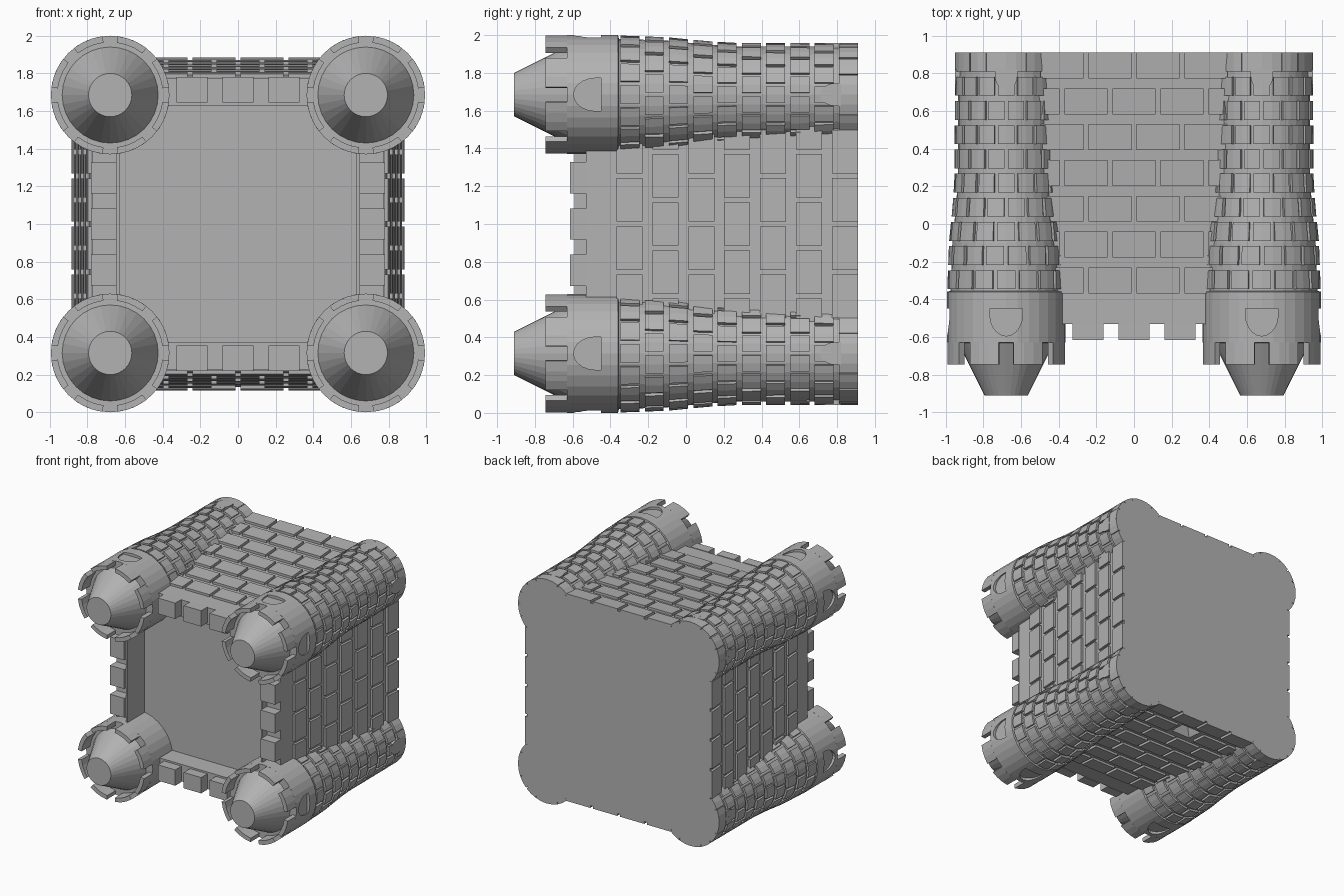
import bpy, bmesh, math
from mathutils import Vector, Matrix

if "Cube" in bpy.data.objects:
    bpy.data.objects.remove(bpy.data.objects["Cube"])

BACK = 0.91                  # flat base of the castle (it lies on its back)
TX, TZ, C = 0.679, 0.685, 1.0  # tower offsets from centre, centre height
TAU = 2 * math.pi

stone = bpy.data.materials.new("stone")
stone.diffuse_color = (0.45, 0.45, 0.45, 1)
stone.use_nodes = True
stone.node_tree.nodes["Principled BSDF"].inputs["Base Color"].default_value = stone.diffuse_color


def lerp_table(tab, y):
    for (y0, r0), (y1, r1) in zip(tab, tab[1:]):
        if y1 <= y <= y0:
            return r0 + (r1 - r0) * (y - y0) / (y1 - y0)
    return tab[0][1] if y > tab[0][0] else tab[-1][1]


def side(a, u, y, d):
    """u along a side, d outward, side turned by a about the y axis."""
    return Vector((u * math.cos(a) + d * math.sin(a), y, d * math.cos(a) - u * math.sin(a)))


def polar(a, r, y):
    return Vector((r * math.sin(a), y, r * math.cos(a)))


def skin(bm, rings):
    """Closed solid through a list of matching point rings."""
    vs = [[bm.verts.new(p) for p in ring] for ring in rings]
    n = len(vs[0])
    for a, b in zip(vs, vs[1:]):
        for i in range(n):
            bm.faces.new((a[i], a[(i + 1) % n], b[(i + 1) % n], b[i]))
    bm.faces.new(vs[0])
    bm.faces.new(vs[-1][::-1])


def finish(bm, name, z=C):
    bmesh.ops.recalc_face_normals(bm, faces=bm.faces[:])
    me = bpy.data.meshes.new(name)
    bm.to_mesh(me)
    bm.free()
    me.materials.append(stone)
    ob = bpy.data.objects.new(name, me)
    ob.location.z = z
    bpy.context.collection.objects.link(ob)
    return ob


def block(bm, a, u0, u1, y0, y1, d0, d1a, d1b):
    """Block on a wall side; the outer face slopes from d1a (y0) to d1b (y1)."""
    skin(bm, [[side(a, u, y0, d0), side(a, u, y0, d1a), side(a, u, y1, d1b), side(a, u, y1, d0)]
              for u in (u0, u1)])


def cut(ob, cutter):
    cutter.hide_render = True
    m = ob.modifiers.new("cut", 'BOOLEAN')
    m.operation, m.solver, m.object = 'DIFFERENCE', 'EXACT', cutter
    bpy.context.view_layer.objects.active = ob
    bpy.ops.object.modifier_apply(modifier=m.name)
    bpy.data.objects.remove(cutter)


SIDES = [i * math.pi / 2 for i in range(4)]

# Keep body: sloped square block up to the courtyard floor
wall = [(BACK, 0.865), (-0.41, 0.775)]
bm = bmesh.new()
skin(bm, [[(sx * h, y, sz * h) for sx, sz in ((-1, -1), (1, -1), (1, 1), (-1, 1))]
          for y, h in ((BACK, 0.865), (-0.36, lerp_table(wall, -0.36)))])
keep = finish(bm, "keep_body")

# Small tapered recess in the underside wall
bm = bmesh.new()
skin(bm, [[side(math.pi, u * s, 0.655 + v * s, d) for u, v in ((-.12, -.09), (.12, -.09), (.12, .09), (-.12, .09))]
          for s, d in ((1, 0.9), (0.25, 0.72))])
cut(keep, finish(bm, "recess_cutter"))

# Parapet with merlons and a thin inner curb
bm = bmesh.new()
for i, a in enumerate(SIDES):
    e = 0.775 if i % 2 == 0 else 0.64
    block(bm, a, -e, e, -0.53, -0.355, 0.64, 0.775, 0.779)
    block(bm, a, -0.63, 0.63, -0.53 if i % 2 == 0 else -0.59, -0.355, 0.63, 0.646, 0.646)
    for k in range(-2, 3):
        block(bm, a, k * 0.245 - 0.0825, k * 0.245 + 0.0825, -0.615, -0.53, 0.645, 0.78, 0.78)
finish(bm, "parapet")

# Wall bricks in staggered courses
bm = bmesh.new()
for i, a in enumerate(SIDES):
    for k in range(7):
        y0, y1 = 0.772 - 0.19 * k, 0.91 - 0.19 * k
        for j in range(-2, 3):
            u = j * 0.255 + (0.1275 if k % 2 == 0 else 0)
            if abs(u) > 0.55 or (i == 2 and k == 1 and j == 0):
                continue
            d0, d1 = lerp_table(wall, y0) + 0.02, lerp_table(wall, y1) + 0.02
            block(bm, a, u - 0.115, u + 0.115, y0, y1, d0 - 0.06, d0, d1)
finish(bm, "wall_bricks")

# Tower: turned body with battlement floor and cone roof
core = [(BACK, 0.254), (0.25, 0.256), (0.1, 0.266), (-0.1, 0.286), (-0.355, 0.295)]
profile = core + [(-0.36, 0.315), (-0.63, 0.315), (-0.631, 0.255), (-0.91, 0.115)]
N = 32
bm = bmesh.new()
skin(bm, [[polar(TAU * i / N, r, y) for i in range(N)] for y, r in profile])
tower = finish(bm, "tower_body")


def arch(y_flat, y_round, w, straight):
    """D shaped outline with its round end towards the tower top."""
    ys = y_flat - straight
    arc = [(w * math.cos(t * math.pi / 10), ys - (ys - y_round) * math.sin(t * math.pi / 10)) for t in range(11)]
    return [(w, y_flat)] + arc + [(-w, y_flat)]


# Arched window recesses on the two outward sides
bm = bmesh.new()
for a in SIDES[:2]:
    skin(bm, [[side(a, u, y, d) for u, y in arch(-0.45, -0.595, 0.087, 0.03)] for d in (0.29, 0.4)])
cut(tower, finish(bm, "window_cutter"))

# Tower merlons
bm = bmesh.new()
for k in range(8):
    c = (k + 0.5) * TAU / 8
    skin(bm, [[polar(a, 0.28, -0.745), polar(a, 0.315, -0.745), polar(a, 0.315, -0.63), polar(a, 0.28, -0.63)]
              for a in (c + math.radians(t) for t in (-15.2, -5, 5, 15.2))])
merlons = finish(bm, "tower_merlons")

# Tower bricks in staggered rings, closed up around the door at the base
bm = bmesh.new()
for k in range(10):
    y0, y1 = 0.81 - 0.1285 * k, 0.91 - 0.1285 * k
    r0, r1 = lerp_table(core, y0) + 0.018, lerp_table(core, y1) + 0.018
    for j in range(16):
        c = (j + (0.5 if k % 2 == 0 else 0)) * TAU / 16
        h = 0.16 if k else (0.196 if j in (0, 15, 3, 4) else 0.18)
        skin(bm, [[polar(a, r0 - 0.04, y0), polar(a, r0, y0), polar(a, r1, y1), polar(a, r1 - 0.04, y1)]
                  for a in (c - h, c, c + h)])
bricks = finish(bm, "tower_bricks")

# Arched door heads just above the base ring
bm = bmesh.new()
for a in SIDES[:2]:
    skin(bm, [[side(a, u, y, d) for u, y in arch(0.82, 0.71, 0.06, 0.03)] for d in (0.2, 0.272)])
doors = finish(bm, "tower_doors")

# Repeat the tower at the four corners
for part in (tower, merlons, bricks, doors):
    base = part.name
    for i, a in enumerate(SIDES):
        ob = part if i == 0 else part.copy()
        if i:
            bpy.context.collection.objects.link(ob)
        p = Matrix.Rotation(a, 3, 'Y') @ Vector((1, 0, 1))
        ob.location = (p.x * TX, 0, C + p.z * TZ)
        ob.rotation_euler = (0, a, 0)
        ob.name = f"{base}_{i + 1}"
